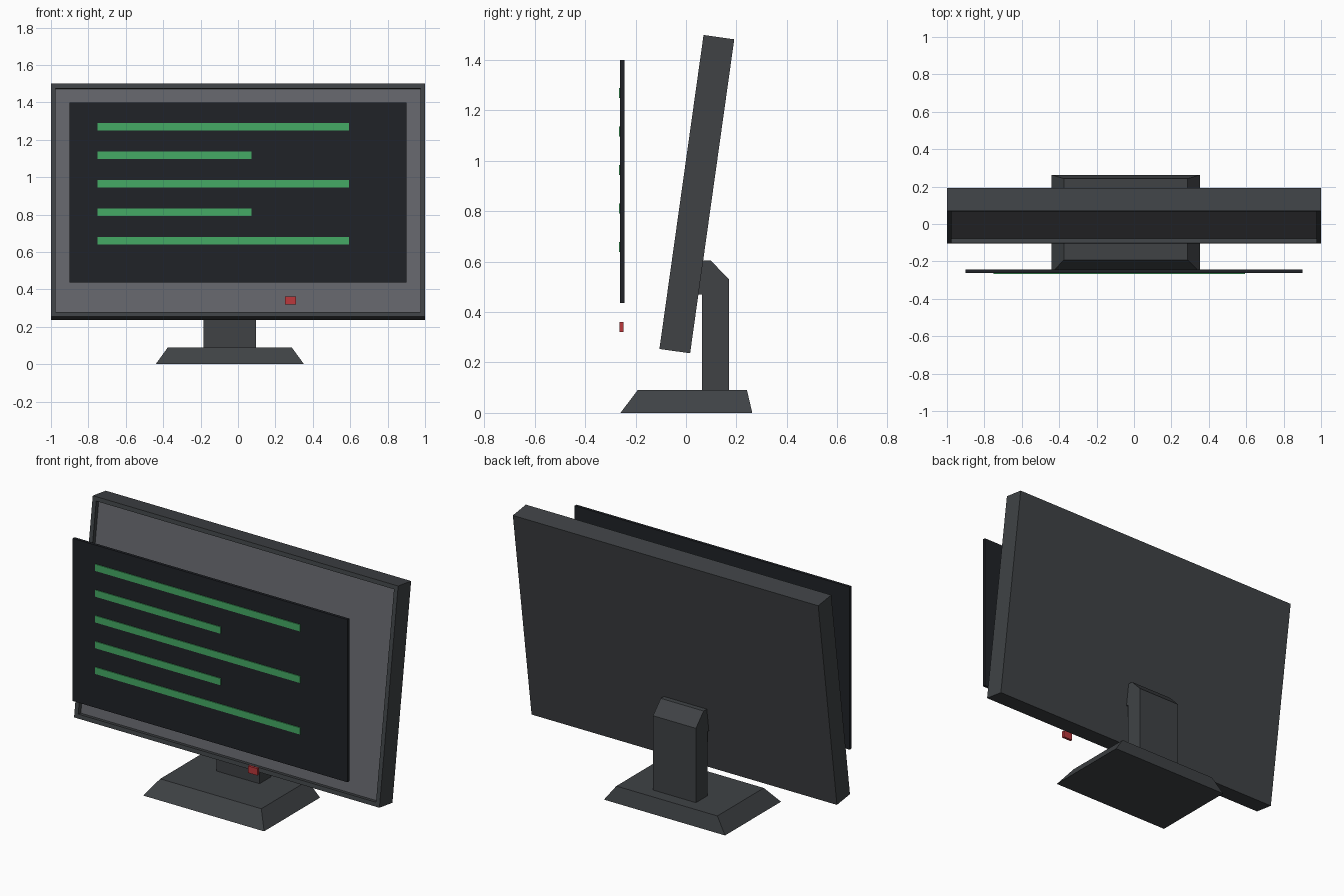
import bpy, bmesh
from math import radians
from mathutils import Vector

if "Cube" in bpy.data.objects:
    bpy.data.objects.remove(bpy.data.objects["Cube"])


def material(name, rgb):
    m = bpy.data.materials.new(name)
    m.diffuse_color = (*rgb, 1)
    m.use_nodes = True
    m.node_tree.nodes["Principled BSDF"].inputs["Base Color"].default_value = m.diffuse_color
    return m


BODY = material("dark_plastic", (0.05, 0.055, 0.06))
PANEL = material("panel_grey", (0.125, 0.13, 0.145))
SCREEN = material("screen_black", (0.014, 0.016, 0.02))
GREEN = material("text_green", (0.06, 0.40, 0.13))
RED = material("light_red", (0.50, 0.04, 0.045))


def finish(name, bm, *mats):
    bmesh.ops.recalc_face_normals(bm, faces=bm.faces)
    mesh = bpy.data.meshes.new(name)
    bm.to_mesh(mesh)
    bm.free()
    for m in mats:
        mesh.materials.append(m)
    ob = bpy.data.objects.new(name, mesh)
    bpy.context.collection.objects.link(ob)
    return ob


def box_bm(lo, hi):
    bm = bmesh.new()
    bmesh.ops.create_cube(bm, size=1)
    lo, hi = Vector(lo), Vector(hi)
    for v in bm.verts:
        v.co = (lo + hi) / 2 + v.co * (hi - lo)
    return bm


def box(name, lo, hi, mat):
    return finish(name, box_bm(lo, hi), mat)


# Tilted housing with a shallow recessed grey panel in front
bm = box_bm((-1, -0.0615, -0.629), (1, 0.0615, 0.629))
front = min(bm.faces, key=lambda f: f.calc_center_median().y)
bmesh.ops.inset_region(bm, faces=[front], thickness=0.035)
floor = bmesh.ops.extrude_discrete_faces(bm, faces=[front])["faces"][0]
bmesh.ops.translate(bm, verts=floor.verts, vec=(0, 0.025, 0))
floor.material_index = 1
housing = finish("monitor_housing", bm, BODY, PANEL)
housing.rotation_euler.x = radians(-8)
housing.location = (0, 0.043, 0.868)

# Base: block with a smaller top
bm = box_bm((-0.44, -0.26, 0), (0.353, 0.263, 0.09))
for v in bm.verts:
    if v.co.z > 0.05:
        v.co.x = -0.375 if v.co.x < 0 else 0.287
        v.co.y = -0.192 if v.co.y < 0 else 0.242
finish("stand_base", bm, BODY)

# Neck: side profile extruded across x
profile = [(0.063, 0.085), (0.17, 0.085), (0.17, 0.53), (0.098, 0.605),
           (0.04, 0.605), (0.04, 0.47), (0.063, 0.47)]
bm = bmesh.new()
face = bm.faces.new([bm.verts.new((-0.184, y, z)) for y, z in profile])
ext = bmesh.ops.extrude_face_region(bm, geom=[face], use_keep_orig=True)["geom"]
bmesh.ops.translate(bm, vec=(0.281, 0, 0),
                    verts=[g for g in ext if isinstance(g, bmesh.types.BMVert)])
finish("stand_neck", bm, BODY)

# Upright screen floating in front, with alternating text lines
box("screen", (-0.9, -0.261, 0.437), (0.9, -0.244, 1.40), SCREEN)
for i in range(5):
    z = 1.269 - i * 0.1525
    box(f"text_line_{i + 1}", (-0.75, -0.266, z - 0.02),
        (0.072 if i % 2 else 0.593, -0.25, z + 0.02), GREEN)

# Power light
box("power_light", (0.25, -0.263, 0.32), (0.311, -0.248, 0.361), RED)
